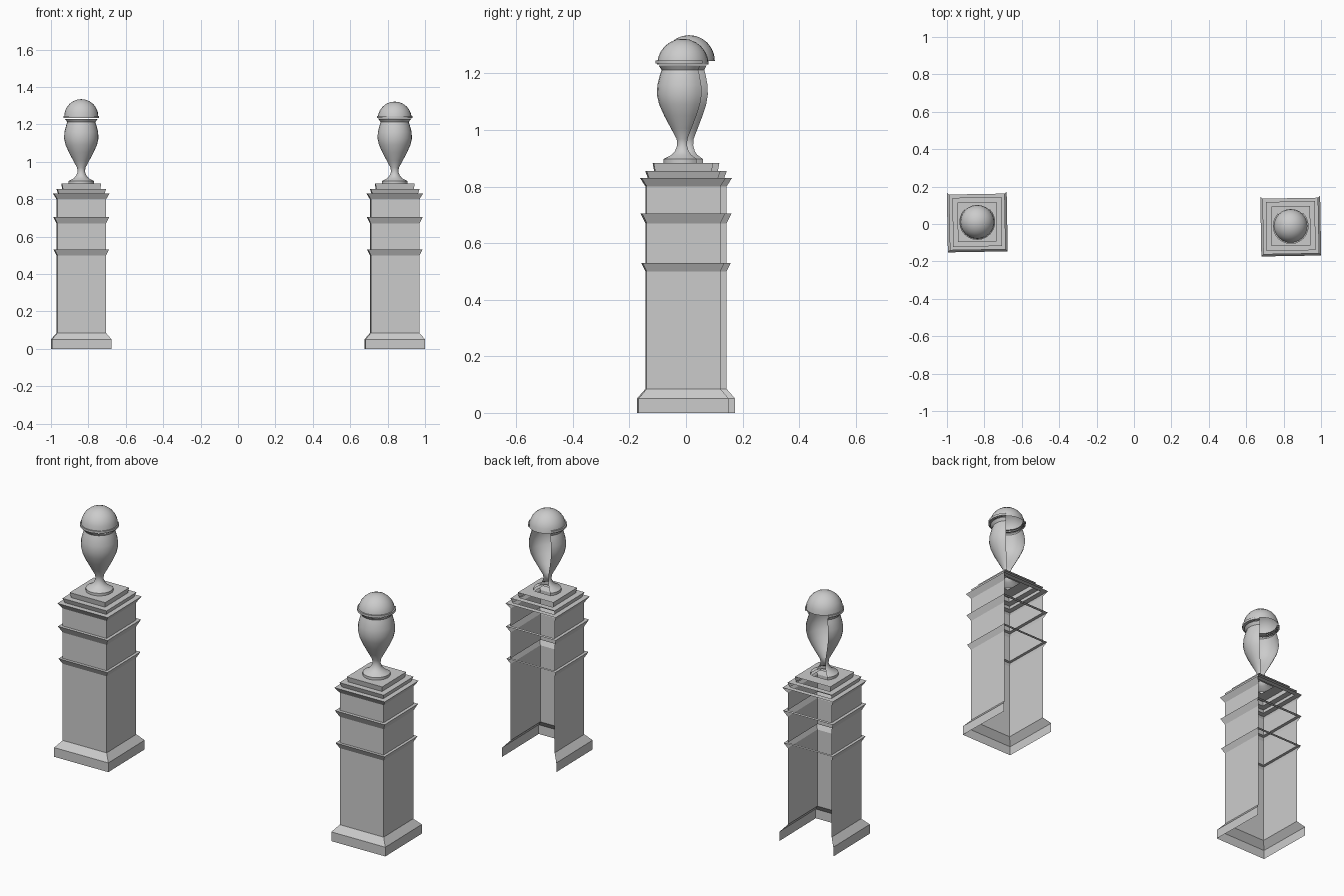
import bpy, bmesh, math

if "Cube" in bpy.data.objects:
    bpy.data.objects.remove(bpy.data.objects["Cube"])

TILT = math.radians(1.0)


def finish(bm, name, loc, smooth):
    bmesh.ops.remove_doubles(bm, verts=bm.verts, dist=1e-5)
    bmesh.ops.recalc_face_normals(bm, faces=bm.faces)
    mesh = bpy.data.meshes.new(name)
    bm.to_mesh(mesh)
    bm.free()
    obj = bpy.data.objects.new(name, mesh)
    bpy.context.collection.objects.link(obj)
    obj.location = loc
    obj.rotation_euler.z = TILT
    if smooth:
        bpy.context.view_layer.objects.active = obj
        obj.select_set(True)
        bpy.ops.object.shade_smooth_by_angle(angle=math.radians(40))
        obj.select_set(False)
    return obj


def square_profile(name, loc, profile):
    """Square sweep: walls on three sides (open back), flat ledges on all four."""
    bm = bmesh.new()
    corners = [(1, 1), (-1, 1), (-1, -1), (1, -1)]  # side 0 is the back
    rings = [[bm.verts.new((h * x, h * y, z)) for x, y in corners] for h, z in profile]
    for (a, b), (pa, pb) in zip(zip(rings, rings[1:]), zip(profile, profile[1:])):
        flat = abs(pa[1] - pb[1]) < 1e-6
        for i in range(0 if flat else 1, 4):
            j = (i + 1) % 4
            bm.faces.new((a[i], a[j], b[j], b[i]))
    return finish(bm, name, loc, False)


def lathe(name, loc, profile, start, sweep, steps):
    """Turned part covering only the given range of angles."""
    bm = bmesh.new()
    cols = []
    for k in range(steps + 1):
        a = math.radians(start + sweep * k / steps)
        cols.append([bm.verts.new((r * math.cos(a), r * math.sin(a), z)) for r, z in profile])
    for a, b in zip(cols, cols[1:]):
        for i in range(len(profile) - 1):
            bm.faces.new((a[i], b[i], b[i + 1], a[i + 1]))
    bmesh.ops.dissolve_degenerate(bm, dist=1e-5, edges=bm.edges)
    return finish(bm, name, loc, True)


# Pedestal: flared base, three mouldings, stepped cap (half width, height)
PEDESTAL = [(.16, 0), (.16, .05), (.13, .085),
            (.13, .50), (.145, .53), (.13, .53),
            (.13, .67), (.147, .705), (.13, .705),
            (.13, .80), (.149, .83), (.122, .83),
            (.131, .855), (.10, .855),
            (.105, .883), (.045, .883)]

# Urn: foot, stem, body and flared neck (radius, height)
URN = [(.068, .883), (.068, .897), (.040, .912), (.028, .925), (.020, .945),
       (.022, .968), (.042, 1.005), (.066, 1.05), (.084, 1.09), (.092, 1.125),
       (.090, 1.16), (.081, 1.195), (.075, 1.212), (.086, 1.228)]
COLLAR = [(.080, 1.234), (.096, 1.234), (.096, 1.246), (.080, 1.246)]

for side, x, y, dome_z in (("left", -.838, .011, 1.244), ("right", .838, -.011, 1.231)):
    loc = (x, y, 0)
    square_profile(side + "_pedestal", loc, PEDESTAL)
    # urn and collar are open in the quarter facing the back
    lathe(side + "_urn", loc, URN, 135, 270, 18)
    lathe(side + "_urn_collar", loc, COLLAR, 135, 270, 18)
    # domed lid
    dome = [(.091 * math.cos(t), dome_z + .091 * math.sin(t))
            for t in (math.pi / 2 * k / 6 for k in range(7))]
    lathe(side + "_urn_lid", loc, dome, 0, 360, 24)
